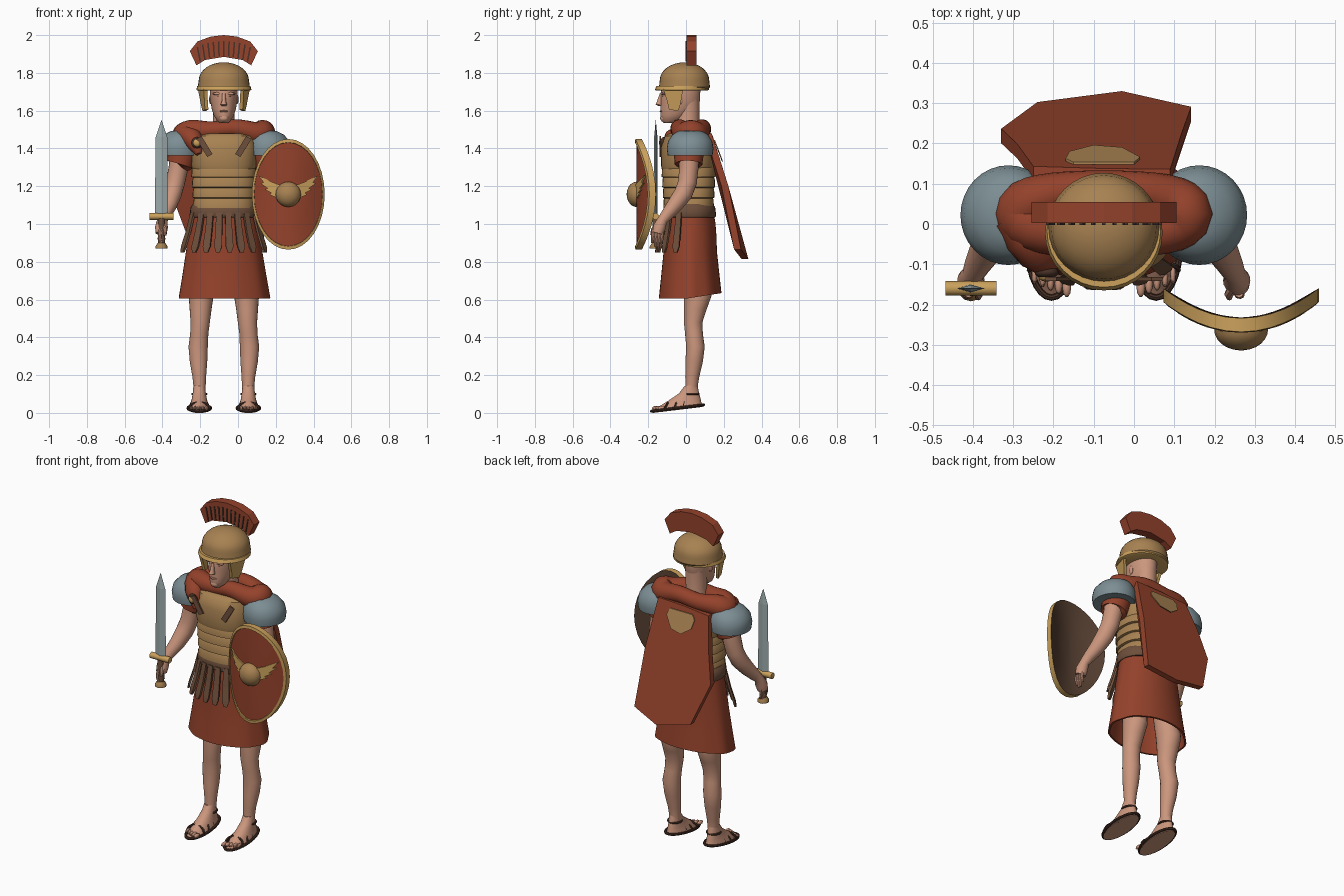
import bpy, bmesh, math
from math import sin, cos, pi
from mathutils import Vector

if "Cube" in bpy.data.objects:
    bpy.data.objects.remove(bpy.data.objects["Cube"], do_unlink=True)

MID = -0.075      # x of the body's mirror plane
SIDES = (("left", 1), ("right", -1))
smooth_parts = []


def paint(name, *srgb):
    lin = [((c / 255 + 0.055) / 1.055) ** 2.4 for c in srgb] + [1]
    m = bpy.data.materials.new(name)
    m.use_nodes = True
    m.diffuse_color = lin
    m.node_tree.nodes["Principled BSDF"].inputs["Base Color"].default_value = lin
    return m


RED = paint("red cloth", 148, 66, 43)
BRONZE = paint("bronze", 168, 130, 82)
GOLD = paint("pale gold", 203, 161, 92)
SKIN = paint("skin", 203, 150, 125)
STEEL = paint("steel", 124, 142, 148)
BLADE = paint("blade steel", 156, 170, 170)
LEATHER = paint("brown leather", 110, 79, 59)
WOOD = paint("dark wood", 86, 63, 49)
DARK = paint("dark leather", 72, 49, 39)
LIP = paint("lip", 180, 124, 102)


def skin(name, rings, mats, strip=None, closed=False, smooth=True):
    """Bridge a list of point rings; strip maps a strip number to a material slot."""
    bm = bmesh.new()
    rows = [[bm.verts.new(p) for p in r] for r in rings]
    n = len(rows[0])
    for k in range(len(rows) if closed else len(rows) - 1):
        a, b = rows[k], rows[(k + 1) % len(rows)]
        for i in range(n):
            f = bm.faces.new((a[i], a[(i + 1) % n], b[(i + 1) % n], b[i]))
            f.material_index = strip[k] if strip else 0
    if not closed:
        bm.faces.new(rows[0][::-1]).material_index = strip[0] if strip else 0
        bm.faces.new(rows[-1]).material_index = strip[-1] if strip else 0
    bmesh.ops.recalc_face_normals(bm, faces=bm.faces)
    me = bpy.data.meshes.new(name)
    bm.to_mesh(me)
    bm.free()
    for m in mats if isinstance(mats, tuple) else (mats,):
        me.materials.append(m)
    ob = bpy.data.objects.new(name, me)
    ob.location.x = MID
    bpy.context.collection.objects.link(ob)
    if smooth:
        smooth_parts.append(ob)
    return ob


def oval(x, y, z, rx, ry, n=32, p=1.0):
    def pw(v):
        return math.copysign(abs(v) ** p, v)
    return [Vector((x + rx * pw(cos(2 * pi * i / n)), y + ry * pw(sin(2 * pi * i / n)), z))
            for i in range(n)]


def loft(name, mat, rows, p=1.0, n=32):
    return skin(name, [oval(*r, n=n, p=p) for r in rows], mat)


def tube(name, mat, path, ref=(0, 1, 0), n=12, closed=False):
    """Round tube through (x, y, z, radius) points."""
    pts = [Vector(q[:3]) for q in path]
    last = len(pts) - 1
    rings = []
    for i, q in enumerate(path):
        if closed:
            t = pts[(i + 1) % len(pts)] - pts[i - 1]
        else:
            t = pts[min(i + 1, last)] - pts[max(i - 1, 0)]
        u = t.cross(Vector(ref)).normalized()
        v = t.cross(u).normalized()
        rings.append([pts[i] + q[3] * (u * cos(2 * pi * k / n) + v * sin(2 * pi * k / n))
                      for k in range(n)])
    return skin(name, rings, mat, closed=closed)


def ball(name, mat, c, r, n=20):
    rings = []
    for k in range(11):
        a = -pi / 2 + pi * (k * 0.98 + 0.1) / 10
        rings.append(oval(c[0], c[1], c[2] + r[2] * sin(a), r[0] * cos(a), r[1] * cos(a), n))
    return skin(name, rings, mat)


def prism(name, mat, outline, place, lo, hi):
    """Extrude a flat outline from depth lo to hi; place maps (a, b, depth) to xyz."""
    return skin(name, [[Vector(place(a, b, d)) for a, b in outline] for d in (lo, hi)],
                mat, smooth=False)


def front(a, b, d):
    return (a, d, b)


# Legs, feet and sandals
for side, s in SIDES:
    loft(side + "_leg", SKIN, [(s * x, y, z, rx, ry) for x, y, z, rx, ry in (
        (.128, .028, .06, .031, .036), (.128, .028, .12, .031, .031), (.13, .033, .19, .036, .037),
        (.134, .043, .27, .046, .046), (.136, .05, .35, .051, .049), (.13, .042, .42, .048, .047),
        (.125, .038, .48, .051, .049), (.123, .05, .55, .058, .06), (.12, .062, .62, .066, .073),
        (.11, .04, .82, .07, .07))], n=24)
    foot = loft(side + "_foot", SKIN, [(s * .13, y, z, rx, ry) for y, z, rx, ry in (
        (-.045, -.002, .056, .134), (-.037, .012, .053, .12), (-.03, .03, .047, .11),
        (-.01, .052, .04, .085), (.015, .085, .034, .052), (.026, .12, .031, .034))], n=24)
    edge = [(q.x, q.y, q.z, .008) for q in oval(s * .13, -.045, .008, .06, .138, 28)]
    sole = tube(side + "_sandal_edge", DARK, edge, ref=(0, 0, 1), n=8, closed=True)
    for ob in (foot, sole):      # heel sits a little higher than the toes
        for v in ob.data.vertices:
            v.co.z += max(0, v.co.y + .19) * .12
    for i in range(5):
        ball(f"{side}_toe_{i}", SKIN, (s * (.092 + i * .02), -.157 + .008 * i, .025),
             (.011 - .001 * i, .025, .012), n=10)
    for k, (y, w, h) in enumerate(((-.115, .056, .036), (-.065, .052, .05), (-.02, .047, .066))):
        arch = [(s * .13 + w * cos(a), y + .02 * sin(a), .02 + h * sin(a), .006)
                for a in [pi * j / 10 for j in range(11)]]
        tube(f"{side}_sandal_strap_{k}", DARK, arch, n=6)
    ring = [(q.x, q.y, q.z, .006) for q in oval(s * .13, .026, .1, .037, .041, 16)]
    tube(side + "_ankle_strap", DARK, ring, ref=(0, 0, 1), n=6, closed=True)

# Tunic skirt with soft folds and an open hem
skirt = []
for z, rx, ry in ((1.09, .165, .12), (1.0, .178, .134), (.93, .19, .139), (.84, .204, .142), (.72, .223, .154),
                  (.605, .242, .166), (.605, .232, .156), (.83, .19, .132)):
    ring = oval(0, .022, z, rx, ry, 64)
    for i, q in enumerate(ring):
        q.x *= 1 + .04 * (1.05 - z) * cos(2 * pi * i * 9 / 64)
        q.z += max(0, q.y) * .15 * (1.09 - z) / .47
    skirt.append(ring)
skin("tunic_skirt", skirt, RED)

# Belt and hanging leather strips
loft("belt", LEATHER, [(0, .02, 1.035, .176, .134), (0, .02, 1.045, .182, .14),
                       (0, .018, 1.09, .176, .136), (0, .018, 1.105, .165, .125)], p=.9)
for i in range(8):
    a = math.acos((i - 3.5) / 3.85)
    rings = []
    for z, w, grow in ((1.06, .016, 0), (.96, .018, .026), (.88, .02, .053), (.85, .01, .06)):
        c = Vector(((.18 + grow) * cos(a), .02 - (.137 + grow * .7) * sin(a), z))
        t = Vector((sin(a), cos(a) * .75, 0)).normalized() * w
        o = Vector((cos(a), -sin(a), 0)) * .006
        rings.append([c - t - o, c + t - o, c + t + o, c - t + o])
    skin(f"hanging_strip_{i}", rings, LEATHER, smooth=False)

# Banded body armour
loft("chest_plate", BRONZE, [(0, .01, 1.29, .166, .138), (0, .01, 1.31, .174, .142),
                             (0, .01, 1.41, .177, .142), (0, .01, 1.465, .165, .122),
                             (0, .012, 1.48, .13, .1)], p=.8)
for i in range(4):
    z = 1.085 + .055 * i
    g = .003 * i
    loft(f"armour_band_{i}", BRONZE, [(0, .014, z - .004, .152 + g, .126 + g), (0, .014, z, .164 + g, .134 + g),
                                      (0, .014, z + .045, .16 + g, .132 + g),
                                      (0, .014, z + .06, .148 + g, .122 + g)], p=.8)
for side, s in SIDES:
    strap = [(s * (.1 + a), 1.42 + b) for a, b in ((-.04, -.05), (-.012, -.065), (.046, .03), (.018, .045))]
    prism(side + "_chest_strap", LEATHER, strap, front, -.141, -.132)

# Arms, sleeves and shoulder guards
for side, s in SIDES:
    tube(side + "_arm", SKIN, [(s * x, y, z, r) for x, y, z, r in (
        (.225, .02, 1.42, .055), (.24, .015, 1.3, .052), (.256, .008, 1.22, .05),
        (.272, -.015, 1.16, .049), (.29, -.06, 1.1, .042), (.313, -.1, 1.05, .033),
        (.325, -.125, 1.02, .027), (.33, -.14, .985, .034), (.332, -.15, .95, .03))], n=18)
    for i in range(4):
        y = -.172 + .016 * i
        reach = .02 * (i in (1, 2))
        tube(f"{side}_finger_{i}", SKIN, [(s * .336, y, .97, .011), (s * .34, y - .004, .93, .01),
                                          (s * .332, y - .006, .9 - reach, .007)], n=8)
    tube(side + "_thumb", SKIN, [(s * .325, -.15, 1.0, .013), (s * .31, -.175, .97, .011),
                                 (s * .312, -.182, .94, .008)], n=8)
    tube(side + "_sleeve", RED, [(s * .18, .015, 1.44, .085), (s * .215, .015, 1.38, .08),
                                 (s * .232, .013, 1.315, .073), (s * .235, .013, 1.312, .05)], n=20)
    loft(side + "_shoulder_guard", STEEL, [(s * x, .022, z, r, r * 1.04) for x, z, r in (
        (.235, 1.365, .09), (.237, 1.362, .114), (.237, 1.4, .119), (.235, 1.44, .112),
        (.228, 1.473, .09), (.22, 1.492, .06), (.21, 1.5, .015))])

# Neck and head
loft("neck", SKIN, [(0, .01, 1.45, .075, .07), (0, .008, 1.54, .056, .062), (0, .01, 1.66, .06, .062)])
loft("head", SKIN, [(0, y, z, rx, ry) for y, z, rx, ry in (
    (-.085, 1.535, .022, .032), (-.078, 1.545, .035, .052), (-.058, 1.575, .053, .077),
    (-.04, 1.61, .064, .094), (-.03, 1.65, .071, .104), (-.03, 1.69, .073, .105),
    (-.02, 1.75, .074, .1), (-.02, 1.8, .05, .07))])
skin("nose", [oval(0, y, z, rx, ry, 10) for y, z, rx, ry in (
    (-.132, 1.624, .012, .012), (-.142, 1.632, .017, .02), (-.138, 1.65, .011, .016),
    (-.132, 1.69, .009, .008))], SKIN)
ball("mouth", LIP, (0, -.13, 1.597), (.023, .009, .006), n=12)
ball("chin", SKIN, (0, -.115, 1.56), (.026, .022, .02), n=12)
for side, s in SIDES:
    ball(side + "_ear", SKIN, (s * .07, -.03, 1.66), (.008, .016, .026), n=10)
    ball(side + "_brow", SKIN, (s * .031, -.117, 1.69), (.03, .013, .008), n=12)
    ball(side + "_eye", DARK, (s * .03, -.123, 1.676), (.007, .004, .002), n=10)

# Helmet with brim, cheek guards and crest
dome = [(0, -.008, 1.715, .13, .128), (0, -.008, 1.725, .138, .135)]
for k in range(9):
    a = pi / 2 * k / 8.3
    dome.append((0, -.008, 1.76 + .096 * sin(a), .133 * cos(a), .131 * cos(a)))
loft("helmet_dome", BRONZE, dome)
loft("helmet_brim", GOLD, [(0, -.022, 1.706, .138, .133), (0, -.022, 1.71, .146, .143),
                           (0, -.018, 1.73, .141, .139)])
for side, s in SIDES:
    guard = [(-.12, 1.715), (-.015, 1.715), (-.03, 1.63), (-.042, 1.598), (-.09, 1.606), (-.1, 1.65)]
    prism(side + "_cheek_guard", GOLD, guard,
          lambda a, b, d: (s * (d + .3 * (a + .06) - .14 * (1.715 - b)), a, b), .106, .124)
half = [(0, 2.0), (.07, 1.992), (.14, 1.966), (.18, 1.915), (.145, 1.84), (.1, 1.868), (0, 1.885)]
crest = half + [(-x, z) for x, z in half[-2:0:-1]]
prism("helmet_crest", RED, crest, front, .002, .055)
for i in range(-5, 6):
    x = i * .025
    lo, hi = 1.889 - 1.9 * x * x, 1.968 - 1.9 * x * x
    bar = [(x - .004, lo), (x + .004, lo), (x * 1.12 + .004, hi), (x * 1.12 - .004, hi)]
    prism(f"crest_groove_{i + 5}", DARK, bar, front, -.002, .004)

# Cloak: neck roll, knot with clasp, and the stiff back panel
roll = []
for i in range(32):
    a = 2 * pi * i / 32
    roll.append((.205 * cos(a), .025 + .062 * sin(a), 1.503 - .025 * cos(a) ** 2 + .006 * cos(5 * a),
                 .046 + .021 * cos(a) ** 2))
tube("cloak_neck_roll", RED, roll, ref=(0, 0, 1), n=20, closed=True)
tube("cloak_front_fold", RED, [(-.23, .02, 1.47, .05), (-.195, -.03, 1.47, .055), (-.165, -.065, 1.45, .055),
                               (-.145, -.088, 1.415, .043), (-.132, -.105, 1.37, .016)], ref=(1, 0, 0), n=20)
ball("cloak_clasp_mount", DARK, (-.142, -.12, 1.43), (.03, .016, .03))
ball("cloak_clasp", GOLD, (-.142, -.131, 1.43), (.02, .012, .02))


def hang(a, b, d):
    t = 1.48 - b
    return (a - MID, .1 + .4 * t - .16 * t * t - 1.1 * t * (a + .07) ** 2 + d, b)


prism("cloak_back_panel", RED, [(-.25, 1.46), (-.08, 1.475), (.09, 1.48), (.118, 1.2), (.142, .865),
                                (-.03, .815), (-.24, .86), (-.33, 1.1), (-.29, 1.28)], hang, 0, .036)
prism("back_plate_patch", BRONZE, [(-.15, 1.445), (0, 1.445), (.015, 1.41), (-.03, 1.345), (-.1, 1.33),
                                   (-.16, 1.37), (-.17, 1.42)], hang, .034, .04)

# Short sword in the right hand
SX, SY = -.33, -.16
blade = [[Vector((SX + dx * w, SY + dy * w / 3.5, z)) for dx, dy in ((1, 0), (0, 1), (-1, 0), (0, -1))]
         for z, w in ((1.05, .035), (1.46, .031), (1.55, .001))]
skin("sword_blade", blade, BLADE, smooth=False)
tube("sword_guard", GOLD, [(SX - .063, SY, 1.04, .018), (SX + .063, SY, 1.04, .018)], n=12)
loft("sword_grip", LEATHER, [(SX, SY, z, r, r) for z, r in (
    (.89, .018), (.92, .02), (.96, .019), (1.03, .018))], n=12)
loft("sword_pommel", BRONZE, [(SX, SY, z, r, r) for z, r in ((.87, .032), (.882, .032), (.9, .02))], n=12)

# Curved oval shield
CX, CZ = .341, 1.157


def bent(a, b, d):
    return (CX + a, -.262 + .072 * (a / .19) ** 2 + d, CZ + b)


def shield_ring(f, d):
    return [Vector(bent(.193 * f * cos(pi * i / 16), .293 * f * sin(pi * i / 16), d)) for i in range(32)]


layers = ((.05, 0), (.35, 0), (.65, 0), (.935, 0), (.94, -.008), (1, -.006), (1, .028),
          (.94, .03), (.6, .03), (.3, .03), (.05, .03))
skin("shield", [shield_ring(f, d) for f, d in layers], (RED, GOLD, WOOD),
     strip=[0, 0, 0, 1, 1, 1, 2, 2, 2, 2])
boss = []
for k in range(7):
    a = pi / 2 * k / 6.3
    boss.append([Vector((CX + q.x, -.262 - .052 * sin(a), CZ + q.y))
                 for q in oval(0, 0, 0, .067 * cos(a), .067 * cos(a), 20)])
skin("shield_boss", boss, BRONZE)
wing = [(.03, .0), (.045, .05), (.085, .065), (.158, .1), (.13, .062), (.15, .06), (.11, .032),
        (.125, .026), (.09, .008), (.1, -.002), (.055, -.02)]
for side, s in SIDES:
    prism(side + "_shield_wing", GOLD, [(s * a, b) for a, b in wing], bent, -.009, -.001)

# Smooth shading with crisp edges
bpy.ops.object.select_all(action="DESELECT")
for ob in smooth_parts:
    ob.select_set(True)
bpy.context.view_layer.objects.active = smooth_parts[0]
bpy.ops.object.shade_smooth_by_angle(angle=math.radians(40))
